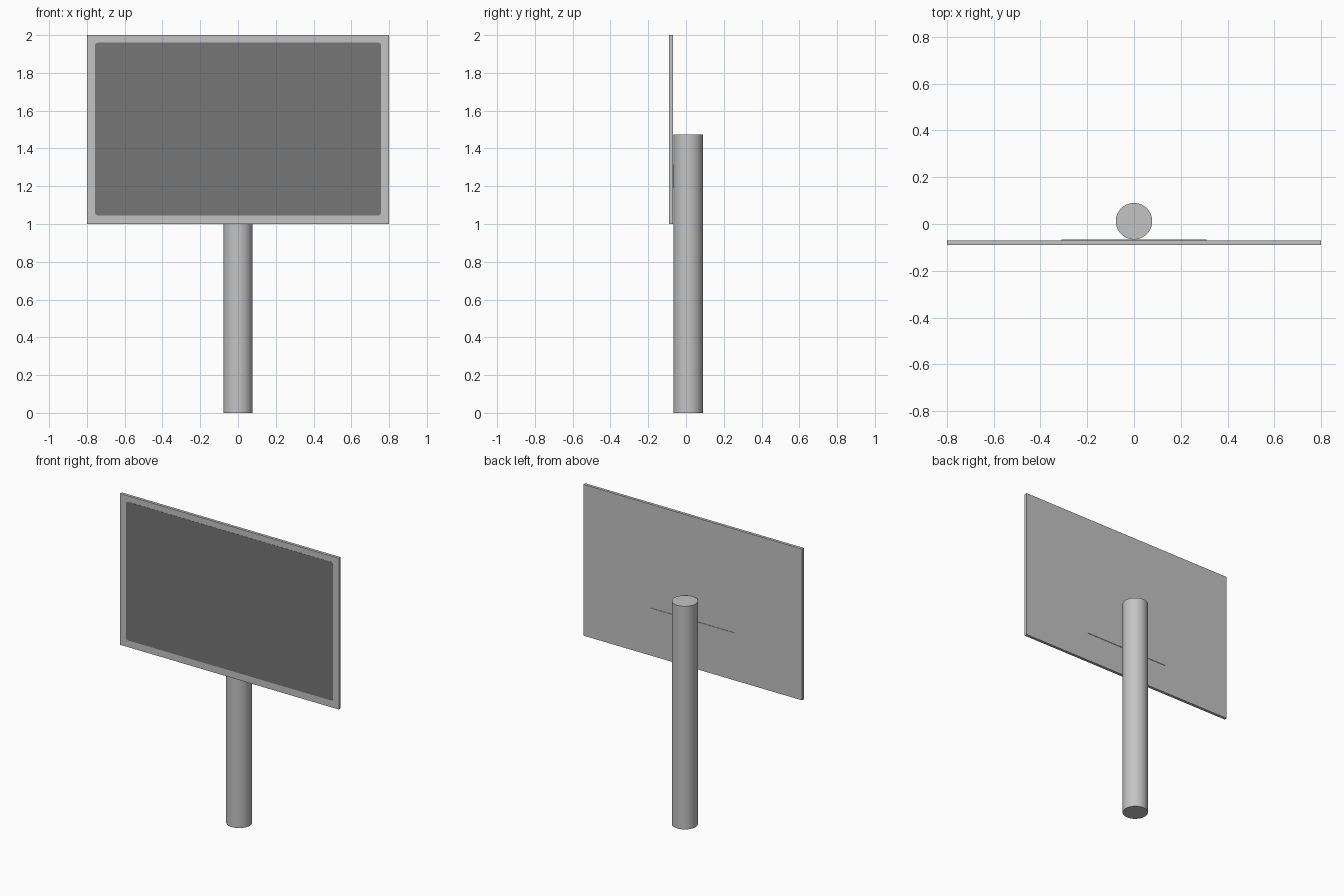
import bpy
import bmesh
from mathutils import Vector

cube = bpy.data.objects.get("Cube")
if cube:
    bpy.data.objects.remove(cube, do_unlink=True)


def material(name, grey):
    mat = bpy.data.materials.new(name)
    mat.use_nodes = True
    colour = (grey, grey, grey, 1)
    mat.diffuse_color = colour
    mat.node_tree.nodes["Principled BSDF"].inputs["Base Color"].default_value = colour
    return mat


def box(name, low, high, mat, corner=0):
    """Box between two corners, optionally with its four y-edges rounded."""
    low, high = Vector(low), Vector(high)
    bm = bmesh.new()
    bmesh.ops.create_cube(bm, size=1)
    bmesh.ops.scale(bm, vec=high - low, verts=bm.verts)
    bmesh.ops.translate(bm, vec=(low + high) / 2, verts=bm.verts)
    if corner:
        edges = [e for e in bm.edges
                 if abs((e.verts[0].co - e.verts[1].co).normalized().y) > 0.9]
        bmesh.ops.bevel(bm, geom=edges, offset=corner, segments=3,
                        profile=0.5, affect='EDGES')
    mesh = bpy.data.meshes.new(name)
    bm.to_mesh(mesh)
    bm.free()
    mesh.materials.append(mat)
    obj = bpy.data.objects.new(name, mesh)
    bpy.context.collection.objects.link(obj)
    return obj


light = material("light grey", 0.55)
dark = material("dark grey", 0.18)

# Sign board, its dark face and the thin mounting plate behind it
box("board", (-0.8, -0.089, 1), (0.8, -0.07, 2), light)
box("board_face", (-0.757, -0.09, 1.045), (0.757, -0.0885, 1.96), dark, corner=0.015)
box("mounting_plate", (-0.31, -0.071, 1.19), (0.31, -0.067, 1.315), light)

# Round post
height = 1.475
bpy.ops.mesh.primitive_cylinder_add(vertices=48, radius=0.078, depth=height,
                                    location=(0, 0.012, height / 2))
post = bpy.context.object
post.name = "post"
post.data.materials.append(light)
bpy.ops.object.shade_smooth_by_angle()
